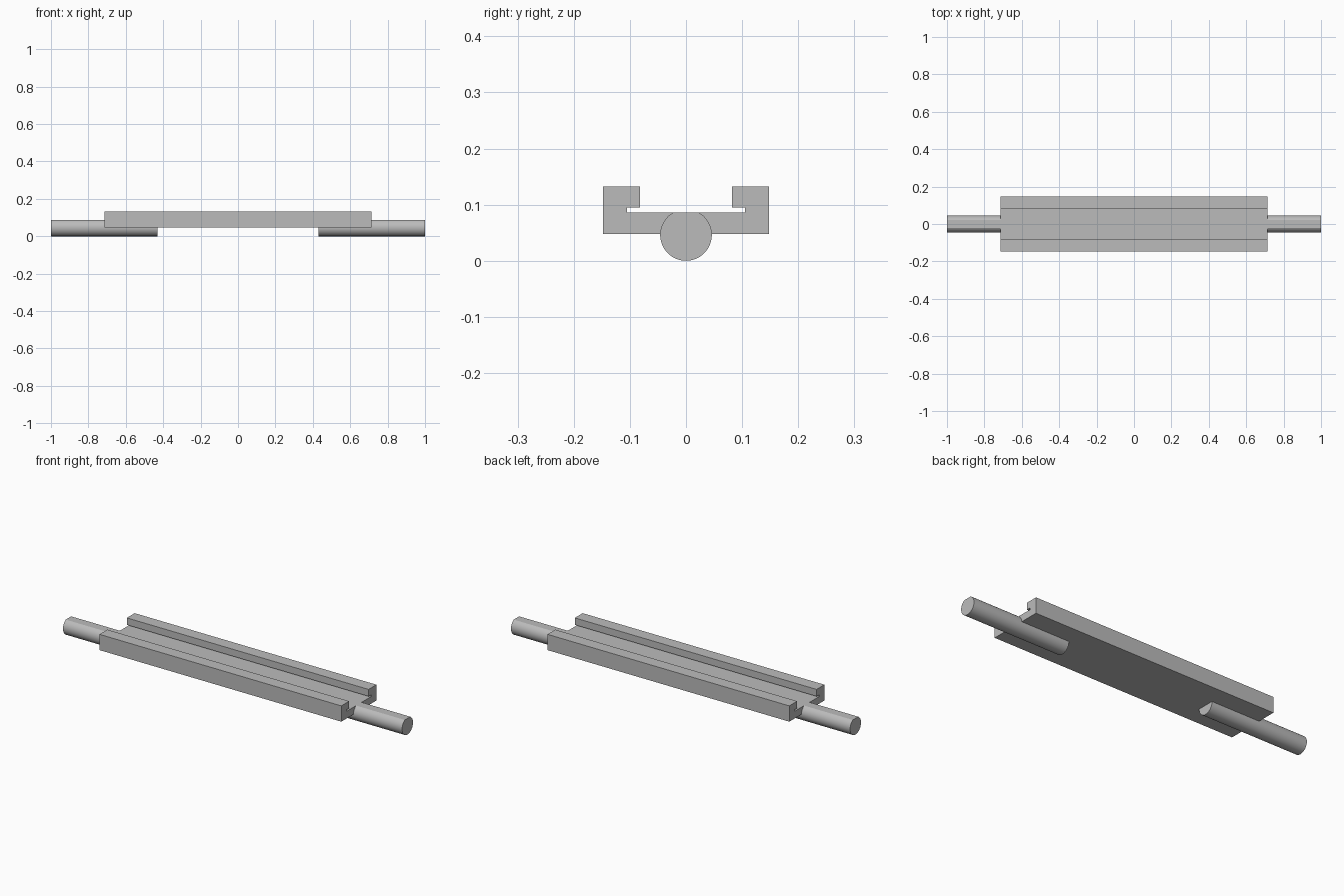
import bpy, bmesh, math
from mathutils import Vector

if "Cube" in bpy.data.objects:
    bpy.data.objects.remove(bpy.data.objects["Cube"], do_unlink=True)

RAIL_HALF, ROD_IN, ROD_OUT = 0.713, 0.43, 1.0
ROD_R, FLOOR = 0.046, 0.086

# Plain grey finish
grey = bpy.data.materials.new("plain grey")
grey.use_nodes = True
colour = (0.5, 0.5, 0.5, 1)
grey.diffuse_color = colour
grey.node_tree.nodes["Principled BSDF"].inputs["Base Color"].default_value = colour


def extrude_x(name, profile, x0, x1):
    """Solid made by sweeping a (y, z) outline along x."""
    bm = bmesh.new()
    face = bm.faces.new([bm.verts.new((x0, y, z)) for y, z in profile])
    swept = bmesh.ops.extrude_face_region(bm, geom=[face])["geom"]
    verts = [v for v in swept if isinstance(v, bmesh.types.BMVert)]
    bmesh.ops.translate(bm, verts=verts, vec=Vector((x1 - x0, 0, 0)))
    bmesh.ops.recalc_face_normals(bm, faces=bm.faces)
    mesh = bpy.data.meshes.new(name)
    bm.to_mesh(mesh)
    bm.free()
    mesh.materials.append(grey)
    obj = bpy.data.objects.new(name, mesh)
    bpy.context.collection.objects.link(obj)
    return obj


# Slotted rail: half outline mirrored across y
half = [(0.148, 0.048), (0.148, 0.132), (0.082, 0.132),
        (0.082, 0.095), (0.105, 0.095), (0.105, FLOOR)]
outline = half + [(-y, z) for y, z in reversed(half)]
rail = extrude_x("slotted_rail", outline, -RAIL_HALF, RAIL_HALF)

# Round end rods with a flat level with the rail floor
start = math.asin((FLOOR - ROD_R) / ROD_R)
sweep = math.pi + 2 * start
steps = 48
rod_outline = []
for i in range(steps + 1):
    a = start - sweep * i / steps
    rod_outline.append((ROD_R * math.cos(a), ROD_R + ROD_R * math.sin(a)))

# Weld both rods into the rail
for side, name in ((1, "left_rod"), (-1, "right_rod")):
    rod = extrude_x(name, rod_outline, side * ROD_IN, side * ROD_OUT)
    weld = rail.modifiers.new(name, "BOOLEAN")
    weld.operation = "UNION"
    weld.solver = "EXACT"
    weld.object = rod
    bpy.context.view_layer.objects.active = rail
    bpy.ops.object.modifier_apply(modifier=weld.name)
    bpy.data.objects.remove(rod, do_unlink=True)

# Smooth rods, crisp edges
bpy.ops.object.select_all(action="DESELECT")
rail.select_set(True)
bpy.context.view_layer.objects.active = rail
bpy.ops.object.shade_smooth_by_angle(angle=math.radians(25))
